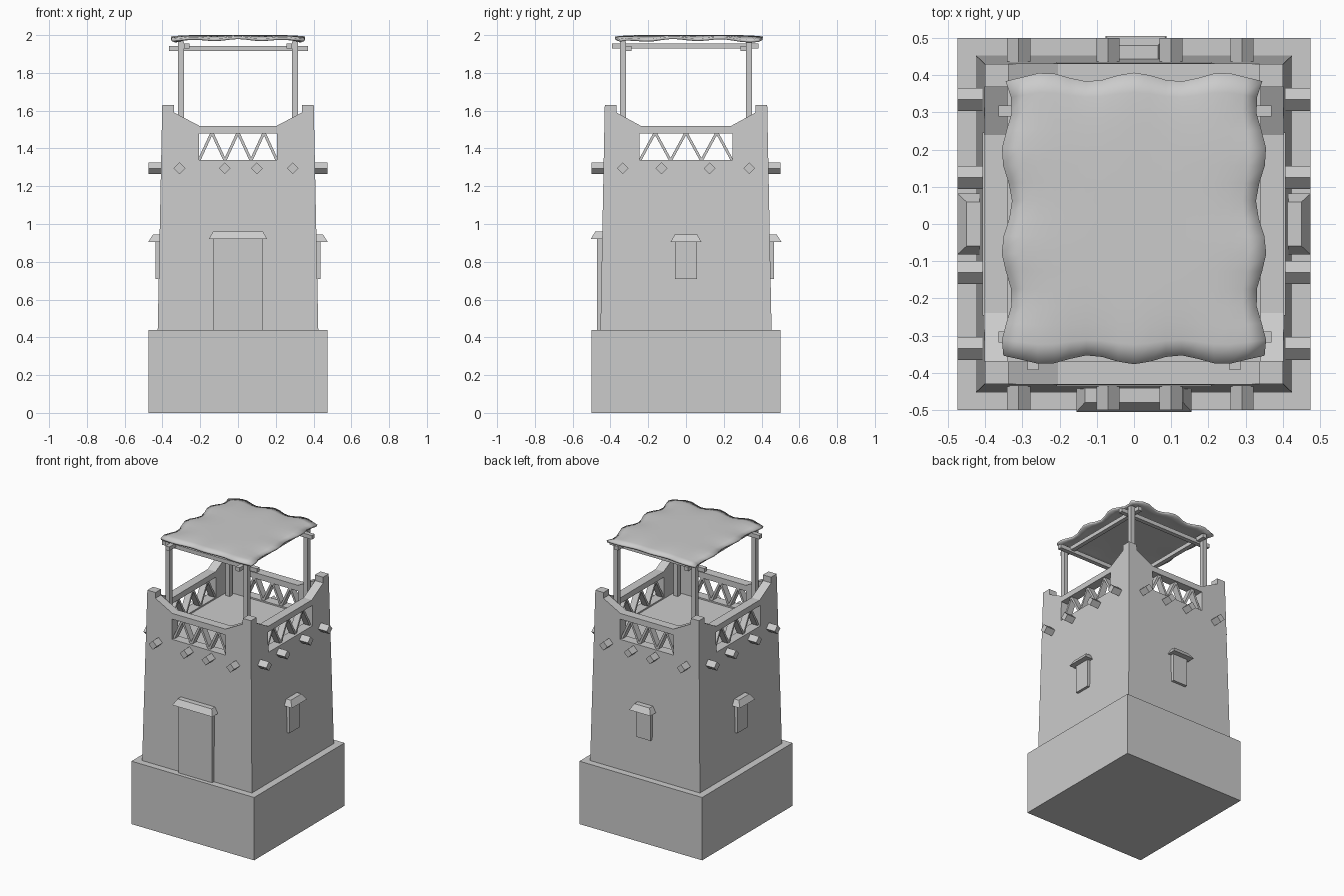
import bpy, bmesh, math
from mathutils import Vector, Matrix

if "Cube" in bpy.data.objects:
    bpy.data.objects.remove(bpy.data.objects["Cube"])


def add_mesh(name, bm):
    bmesh.ops.recalc_face_normals(bm, faces=bm.faces[:])
    me = bpy.data.meshes.new(name)
    bm.to_mesh(me)
    bm.free()
    ob = bpy.data.objects.new(name, me)
    bpy.context.collection.objects.link(ob)
    return ob


def frustum(name, bottom, top, z0, z1):
    # bottom and top are (x0, x1, y0, y1)
    bm = bmesh.new()
    rings = []
    for (x0, x1, y0, y1), z in ((bottom, z0), (top, z1)):
        rings.append([bm.verts.new((x, y, z)) for x, y in
                      ((x0, y0), (x1, y0), (x1, y1), (x0, y1))])
    a, b = rings
    bm.faces.new(a[::-1])
    bm.faces.new(b)
    for i in range(4):
        j = (i + 1) % 4
        bm.faces.new((a[i], a[j], b[j], b[i]))
    return add_mesh(name, bm)


def box(name, x0, x1, y0, y1, z0, z1):
    return frustum(name, (x0, x1, y0, y1), (x0, x1, y0, y1), z0, z1)


def prism(name, pts, d0, d1, axis):
    # profile given as (across, z), extruded along x or y
    def p(u, d, z):
        return (u, d, z) if axis == 'y' else (d, u, z)
    bm = bmesh.new()
    a = [bm.verts.new(p(u, d0, z)) for u, z in pts]
    b = [bm.verts.new(p(u, d1, z)) for u, z in pts]
    bm.faces.new(a)
    bm.faces.new(b)
    for i in range(len(pts)):
        j = (i + 1) % len(pts)
        bm.faces.new((a[i], a[j], b[j], b[i]))
    return add_mesh(name, bm)


def cut(ob, cutter):
    m = ob.modifiers.new("cut", 'BOOLEAN')
    m.operation, m.solver, m.object = 'DIFFERENCE', 'EXACT', cutter
    bpy.context.view_layer.objects.active = ob
    bpy.ops.object.modifier_apply(modifier=m.name)
    bpy.data.objects.remove(cutter)


# Plinth and tapered tower
box("plinth", -.475, .475, -.5, .5, 0, .44)
tower = frustum("tower", (-.425, .425, -.453, .453), (-.401, .401, -.43, .43), .44, 1.63)

# Roof terrace hollow, stepped parapet and openings
cut(tower, box("terrace_cutter", -.34, .34, -.37, .37, 1.33, 1.8))


def dip(post, flat):
    return [(-post, 1.8), (-post, 1.59), (-flat, 1.52), (flat, 1.52), (post, 1.59), (post, 1.8)]


cut(tower, prism("dip_cutter", dip(.338, .205), -.6, .6, 'y'))
cut(tower, prism("dip_cutter", dip(.368, .24), -.6, .6, 'x'))
cut(tower, box("opening_cutter", -.207, .207, -.6, .6, 1.34, 1.48))
cut(tower, box("opening_cutter", -.6, .6, -.245, .245, 1.34, 1.48))

# Zigzag lattice in each opening
for axis, half, depth in (('y', .207, .37), ('x', .245, .34)):
    step = half / 3
    for s in (-1, 1):
        for i in range(6):
            u0, u1 = -half + i * step, -half + (i + 1) * step
            z0, z1 = (1.335, 1.485) if i % 2 == 0 else (1.485, 1.335)
            w = .008
            prism("lattice_bar", [(u0 - w, z0), (u0 + w, z0), (u1 + w, z1), (u1 - w, z1)],
                  s * (depth + .005), s * (depth + .05), axis)

# Diamond beam ends
for axis, spots, end in (('y', (-.31, -.07, .1, .29), .5), ('x', (-.335, -.13, .125, .335), .475)):
    for u in spots:
        for s in (-1, 1):
            r = .031
            prism("beam_end", [(u - r, 1.295), (u, 1.295 - r), (u + r, 1.295), (u, 1.295 + r)],
                  s * (end - .12), s * end, axis)


# Door and windows, each a slab with a bevelled lintel; built facing -y then turned
def portal(name, half, z0, z1, front, hood, angle, shift=0):
    slab = box(name, -half, half, -front, -front + .08, z0, z1)
    lintel = frustum(name + "_lintel", (-half - .025, half + .025, -hood, -hood + .1),
                     (-half - .002, half + .002, -hood + .025, -hood + .1), z1 - .002, z1 + .038)
    for ob in (slab, lintel):
        ob.data.transform(Matrix.Rotation(angle, 4, 'Z') @ Matrix.Translation((shift, 0, 0)))


portal("door", .13, .44, .922, .472, .505, 0)
portal("back_window", .057, .71, .907, .467, .505, math.pi, -.005)
portal("right_window", .057, .71, .907, .438, .475, math.pi / 2)
portal("left_window", .057, .71, .907, .438, .475, -math.pi / 2)

# Canopy posts and rails
for sx in (-1, 1):
    for sy in (-1, 1):
        x, y = sx * .302, sy * .333
        box("canopy_post", x - .016, x + .016, y - .016, y + .016, 1.33, 1.965)
for s in (-1, 1):
    box("cross_rail", -.365, .37, s * .304 - .015, s * .304 + .015, 1.915, 1.943)
    box("side_rail", s * .272 - .015, s * .272 + .015, -.393, .385, 1.928, 1.956)

# Wavy cloth canopy with drooping, rippled edges
n = 16
bm = bmesh.new()
bmesh.ops.create_grid(bm, x_segments=n, y_segments=n, size=1)
for v in bm.verts:
    u, w = v.co.x, v.co.y
    y = .015 + .38 * w
    ripple = math.cos(2 * math.pi * (y + .07) / .26)
    ripple_x = math.cos(u * 9)
    x = u * (.342 + .014 * ripple * abs(u) ** 4)
    y += .012 * ripple_x * w ** 5
    edge = max(abs(u), abs(w)) ** 6
    z = 1.991 - .012 * edge - .008 * (u * w) ** 2
    z += .006 * ripple * u ** 4 + .005 * ripple_x * w ** 4
    v.co = (x, y, z)
canopy = add_mesh("cloth_canopy", bm)
if canopy.data.polygons[0].normal.z < 0:
    canopy.data.flip_normals()
m = canopy.modifiers.new("thickness", 'SOLIDIFY')
m.thickness, m.offset = .014, -1
bpy.context.view_layer.objects.active = canopy
canopy.select_set(True)
bpy.ops.object.shade_smooth_by_angle(angle=math.radians(35))

# Bring the highest fold to the full two-unit height
top = max(v.co.z for v in canopy.data.vertices)
canopy.data.transform(Matrix.Translation((0, 0, 2 - top)))
